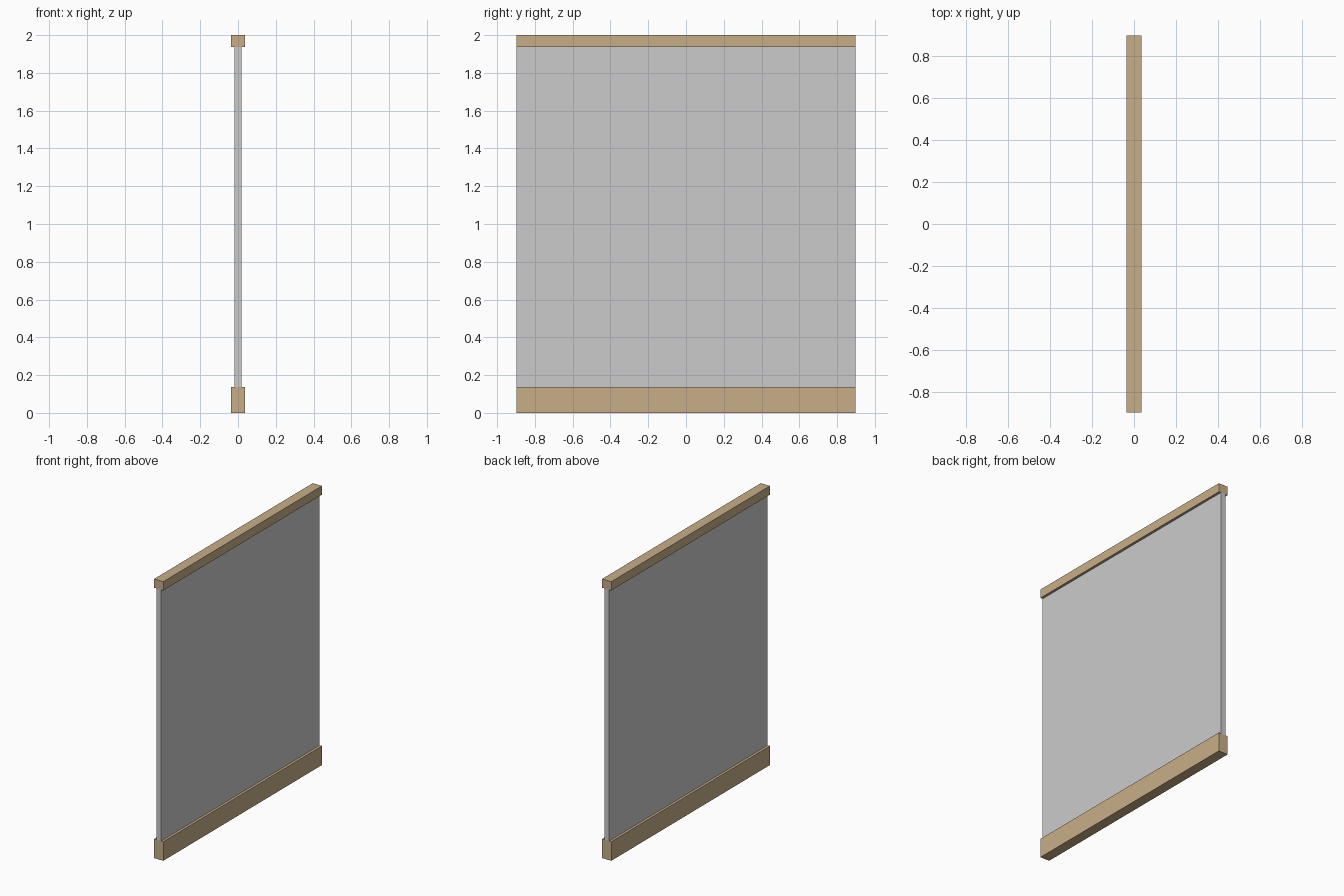
import bpy

if "Cube" in bpy.data.objects:
    bpy.data.objects.remove(bpy.data.objects["Cube"])

# Tan colour for the rails
tan = bpy.data.materials.new("tan_wood")
tan.diffuse_color = (0.58, 0.42, 0.25, 1)
tan.use_nodes = True
tan.node_tree.nodes["Principled BSDF"].inputs["Base Color"].default_value = tan.diffuse_color

WIDTH = 1.796


def slab(name, thickness, z0, z1, mat=None):
    """Full-width box between two heights, centred on the origin in plan."""
    bpy.ops.mesh.primitive_cube_add(size=1, location=(0, 0, (z0 + z1) / 2))
    ob = bpy.context.object
    ob.name = name
    ob.scale = (thickness, WIDTH, z1 - z0)
    bpy.ops.object.transform_apply(location=False, rotation=False, scale=True)
    if mat:
        ob.data.materials.append(mat)
    return ob


# Base board, wall panel and top trim
slab("base_board", 0.073, 0.0, 0.137, tan)
slab("wall_panel", 0.037, 0.137, 1.937)
slab("top_trim", 0.073, 1.937, 2.0, tan)
